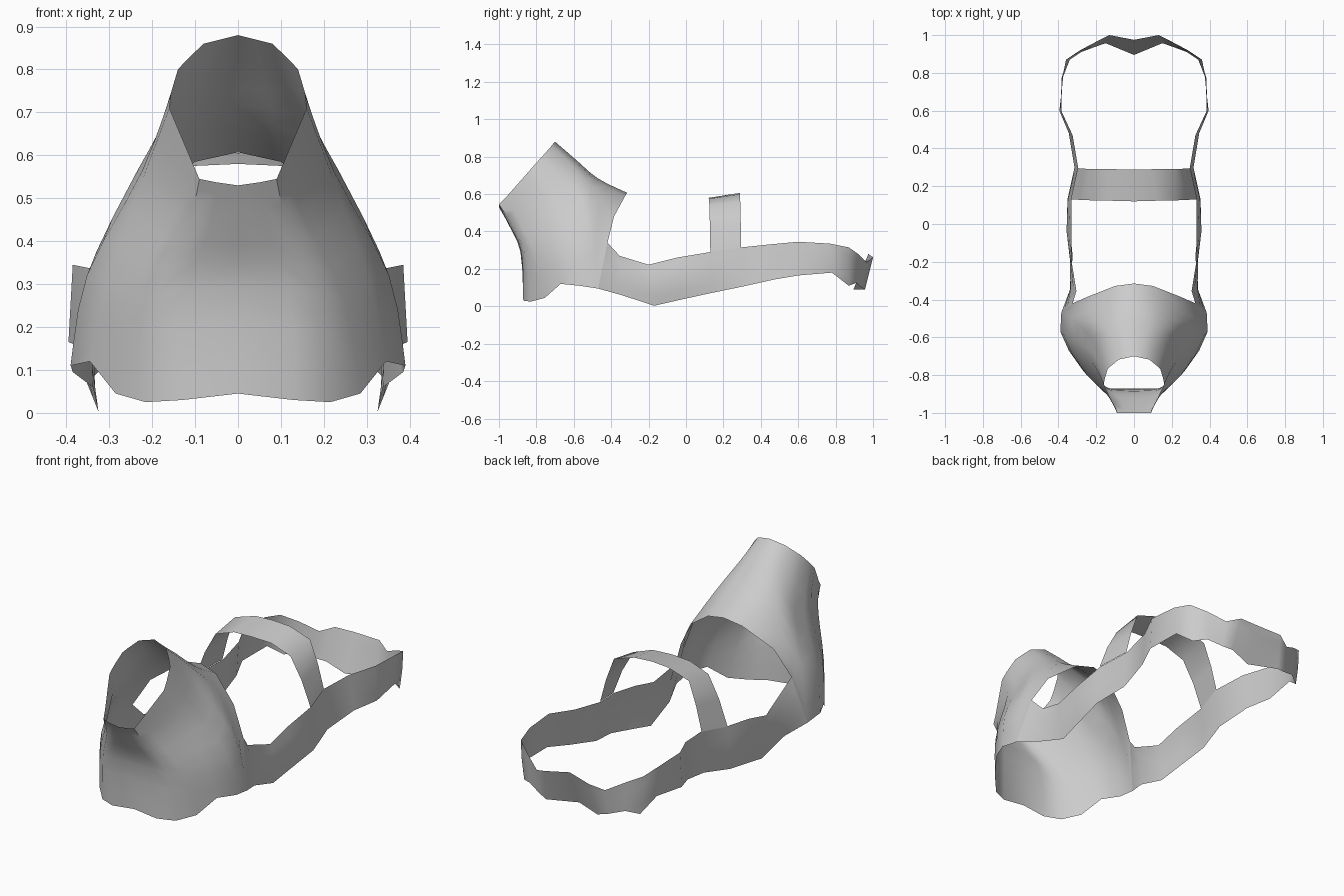
import bpy, math
from mathutils import Vector

mat = bpy.data.materials.new("pale grey")
mat.diffuse_color = (0.6, 0.6, 0.6, 1)


def sheet(name, rows):
    """Thin open surface lofted through rows of points, mirrored across x = 0."""
    n = len(rows[0])
    verts = [tuple(p) for r in rows for p in r]
    faces = [(i * n + j, (i + 1) * n + j, (i + 1) * n + j + 1, i * n + j + 1)
             for i in range(len(rows) - 1) for j in range(n - 1)]
    me = bpy.data.meshes.new(name)
    me.from_pydata(verts, [], faces)
    me.materials.append(mat)
    ob = bpy.data.objects.new(name, me)
    bpy.context.collection.objects.link(ob)
    m = ob.modifiers.new("mirror", 'MIRROR')
    m.use_clip = True
    m.merge_threshold = 0.0005
    bpy.context.view_layer.objects.active = ob
    ob.select_set(True)
    bpy.ops.object.shade_smooth_by_angle(angle=math.radians(50))
    ob.select_set(False)
    return ob


def loft(loops, steps):
    """Rows on a smooth curve passing through each loop in turn."""
    loops = [[Vector(p) for p in l] for l in loops]
    last = len(loops) - 1
    rows = []
    for s in range(last):
        near = [loops[max(s - 1, 0)], loops[s], loops[s + 1], loops[min(s + 2, last)]]
        for k in range(steps):
            t = k / steps
            rows.append([b + (c - a) * (t / 2) + (a * 2 - b * 5 + c * 4 - d) * (t * t / 2)
                         + (b * 3 - a - c * 3 + d) * (t ** 3 / 2)
                         for a, b, c, d in zip(*near)])
    return rows + [loops[-1]]


# Front cup: spout rim, neck, belly, lower and rear hem
rim = [(0, -1, .53), (.05, -1, .537), (.09, -1, .545), (.105, -.965, .58),
       (.16, -.85, .71), (.155, -.82, .745), (.14, -.77, .8), (.12, -.75, .822),
       (.08, -.717, .86), (.04, -.709, .87), (0, -.7, .88)]
neck = [(0, -.945, .43), (.065, -.945, .435), (.115, -.935, .44), (.15, -.895, .46),
        (.22, -.735, .55), (.225, -.67, .56), (.205, -.62, .605), (.172, -.635, .68),
        (.115, -.62, .765), (.06, -.605, .785), (0, -.59, .785)]
belly = [(0, -.885, .29), (.12, -.88, .29), (.19, -.86, .28), (.245, -.805, .27),
         (.305, -.71, .31), (.352, -.6, .32), (.33, -.5, .375), (.262, -.51, .51),
         (.175, -.51, .64), (.085, -.475, .672), (0, -.47, .683)]
hem = [(0, -.87, .045), (.13, -.87, .03), (.215, -.83, .025), (.285, -.755, .045),
       (.345, -.67, .12), (.39, -.57, .11), (.385, -.47, .095), (.325, -.42, .34),
       (.245, -.385, .48), (.1, -.328, .585), (0, -.315, .607)]
sheet("front_cup", loft([rim, neck, belly, hem], 3))

# Side straps, running on into the back band
top = [(.325, -.42, .34), (.305, -.355, .27), (.33, -.2, .222), (.33, -.05, .26),
       (.332, .13, .29), (.295, .295, .315), (.325, .47, .333), (.385, .6, .345),
       (.38, .77, .335), (.36, .87, .315), (.285, .92, .28), (.2, .965, .235),
       (.13, 1, .262), (0, .975, .28)]
bottom = [(.385, -.47, .095), (.338, -.345, .06), (.325, -.17, .003), (.338, -.03, .035),
          (.352, .13, .07), (.315, .3, .105), (.345, .48, .145), (.395, .6, .165),
          (.375, .78, .18), (.34, .87, .11), (.28, .91, .125), (.2, .94, .1),
          (.15, .957, .09), (0, .895, .09)]
bulge = [0, .015, .012, .023, .008, 0, 0, 0, .005, .005, 0, 0, 0, 0]
mid = [(Vector(p) + Vector(q)) / 2 + Vector((d, 0, 0))
       for p, q, d in zip(top, bottom, bulge)]
sheet("side_strap", loft([top, mid, bottom], 2))

# Arched cross band
front_edge = [(.335, .13, .29), (.285, .128, .42), (.22, .125, .535),
              (.11, .123, .575), (0, .12, .58)]
rear_edge = [(.298, .295, .315), (.265, .293, .44), (.22, .29, .562),
             (.1, .29, .6), (0, .288, .606)]
sheet("cross_band", [front_edge, rear_edge])
